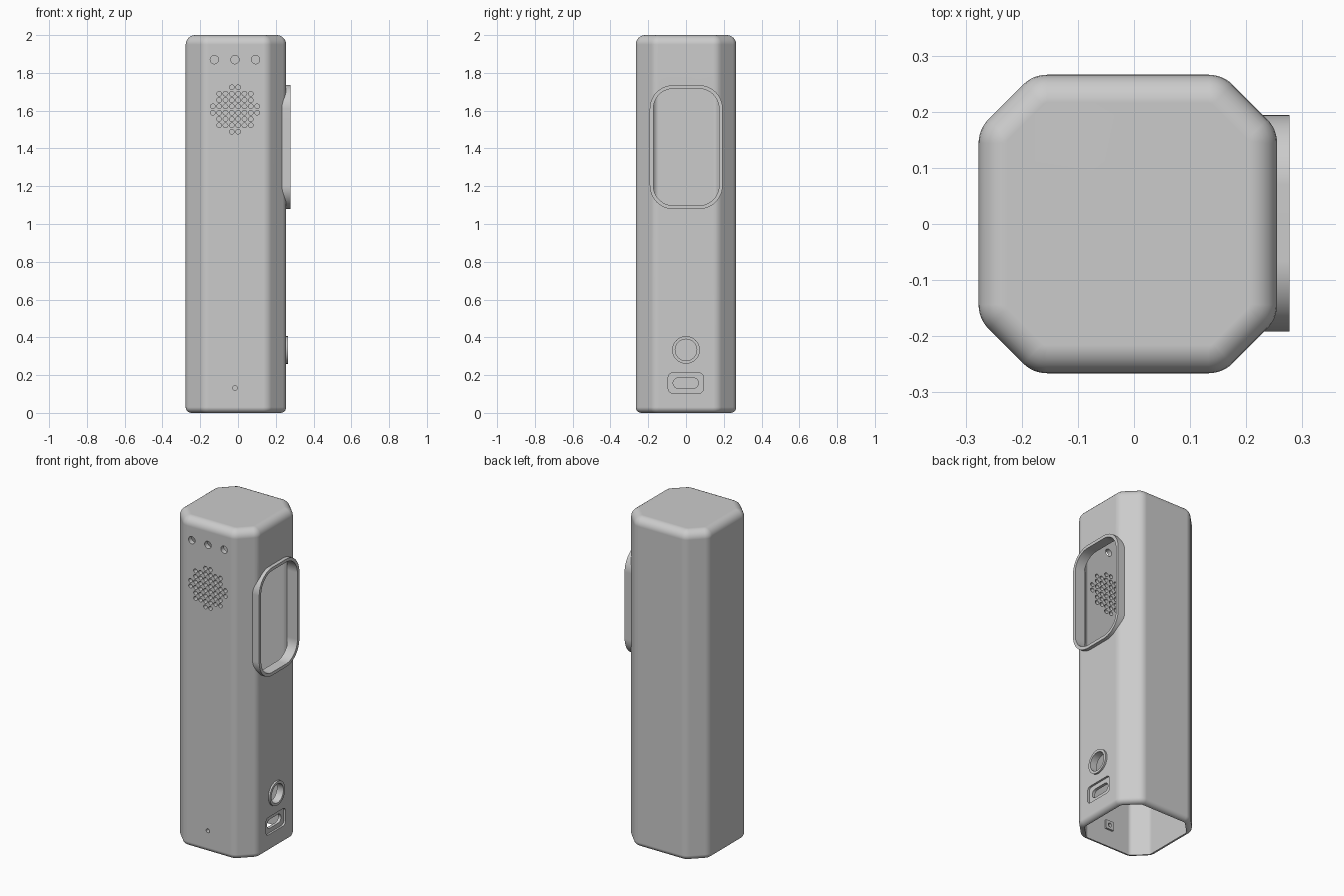
import bpy, bmesh, math
from mathutils import Vector

if "Cube" in bpy.data.objects:
    bpy.data.objects.remove(bpy.data.objects["Cube"], do_unlink=True)

grey = bpy.data.materials.new("matte_grey")
grey.use_nodes = True
GREY = (0.6, 0.6, 0.6, 1)
grey.diffuse_color = GREY
grey.node_tree.nodes["Principled BSDF"].inputs["Base Color"].default_value = GREY

CX = -0.011      # body axis
HOLE_X = -0.016  # axis of the front holes
WALL = 0.03


# Outlines
def rounded(corners, r, n=6):
    pts = []
    for i, c in enumerate(corners):
        p = Vector(c)
        a = (Vector(corners[i - 1]) - p).normalized()
        b = (Vector(corners[(i + 1) % len(corners)]) - p).normalized()
        half = a.angle(b) / 2
        centre = p + (a + b).normalized() * r / math.sin(half)
        start = p + a * r / math.tan(half) - centre
        for k in range(n + 1):
            t = (math.pi - 2 * half) * k / n
            pts.append((centre.x + start.x * math.cos(t) - start.y * math.sin(t),
                        centre.y + start.x * math.sin(t) + start.y * math.cos(t)))
    return pts


def rounded_rect(u, v, hu, hv, r, n=8):
    return rounded([(u + hu, v + hv), (u - hu, v + hv),
                    (u - hu, v - hv), (u + hu, v - hv)], r, n)


def circle(u, v, r, n=32):
    return [(u + r * math.cos(2 * math.pi * k / n),
             v + r * math.sin(2 * math.pi * k / n)) for k in range(n)]


def octagon(inset, z):
    h = 0.266 - inset
    s = 0.435 - inset * math.sqrt(2) - h
    corners = [(h, s), (s, h), (-s, h), (-h, s), (-h, -s), (-s, -h), (s, -h), (h, -s)]
    return [(CX + x, y, z) for x, y in rounded(corners, max(0.06 - inset, 0.01))]


def on_side(pts, x):
    return [(x, u, v) for u, v in pts]


def on_front(pts, y):
    return [(u, y, v) for u, v in pts]


# Mesh building
def loft(bm, loops, ring=False):
    rows = [[bm.verts.new(p) for p in loop] for loop in loops]
    pairs = list(zip(rows, rows[1:])) + ([(rows[-1], rows[0])] if ring else [])
    for a, b in pairs:
        for i in range(len(a)):
            j = (i + 1) % len(a)
            bm.faces.new((a[i], a[j], b[j], b[i]))
    if not ring:
        bm.faces.new(rows[0][::-1])
        bm.faces.new(rows[-1])


def make(name, parts):
    bm = bmesh.new()
    for loops, ring in parts:
        loft(bm, loops, ring)
    bmesh.ops.recalc_face_normals(bm, faces=bm.faces[:])
    mesh = bpy.data.meshes.new(name)
    bm.to_mesh(mesh)
    bm.free()
    mesh.materials.append(grey)
    ob = bpy.data.objects.new(name, mesh)
    bpy.context.scene.collection.objects.link(ob)
    return ob


def select(ob):
    bpy.ops.object.select_all(action='DESELECT')
    bpy.context.view_layer.objects.active = ob
    ob.select_set(True)


def cut(ob, cutter):
    select(ob)
    mod = ob.modifiers.new("cut", 'BOOLEAN')
    mod.operation = 'DIFFERENCE'
    mod.solver = 'EXACT'
    mod.object = cutter
    bpy.ops.object.modifier_apply(modifier=mod.name)


def smooth(ob):
    select(ob)
    bpy.ops.object.shade_smooth_by_angle(angle=math.radians(30))
    mod = ob.modifiers.new("normals", 'WEIGHTED_NORMAL')
    mod.keep_sharp = True


def side_tube(name, outer, inner, x0, x1):
    return make(name, [([on_side(outer, x0), on_side(outer, x1),
                         on_side(inner, x1), on_side(inner, x0)], True)])


# Hollow body: rounded foot, rounded top, open underneath
def fillet(r, z, up):
    steps = [math.pi / 2 * k / 6 for k in range(7)]
    rows = [octagon(r * (1 - math.cos(a)), z + up * (r * math.sin(a) - r)) for a in steps]
    return rows if up > 0 else rows[::-1]


shell = [octagon(WALL, 2 - WALL), octagon(WALL, 0.03)]
shell += fillet(0.03, 0, -1) + fillet(0.05, 2, 1)
body = make("body_shell", [(shell, False)])

# Small square boss behind the lowest front hole
boss_shape = rounded_rect(HOLE_X, 0.132, 0.027, 0.027, 0.003, 2)
boss = make("microphone_boss", [([on_front(boss_shape, -0.24), on_front(boss_shape, -0.225)], False)])

# Front holes: three at the top, round grille, one at the bottom
holes = [circle(HOLE_X + 0.109 * k, 1.87, 0.022) for k in (-1, 0, 1)]
holes.append(circle(HOLE_X, 0.132, 0.012, 20))
PITCH = 0.0335
for row, count in enumerate((2, 6, 6, 8, 8, 6, 6, 2)):
    for col in range(count):
        holes.append(circle(HOLE_X + PITCH * (col - (count - 1) / 2),
                            1.606 + PITCH * (3.5 - row), 0.0125, 16))
front_cutter = make("front_cutter", [([on_front(h, -0.3), on_front(h, -0.2)], False) for h in holes])

# Side openings: window, round socket, port slot
window = rounded_rect(0.001, 1.407, 0.176, 0.311, 0.108)
slot = rounded_rect(-0.001, 0.158, 0.067, 0.027, 0.0265)
side_cutter = make("side_cutter", [([on_side(s, 0.12), on_side(s, 0.32)], False)
                                   for s in (window, circle(0, 0.333, 0.06), slot)])
recess = rounded_rect(-0.001, 0.158, 0.093, 0.053, 0.022)
recess_cutter = make("recess_cutter", [([on_side(recess, 0.243), on_side(recess, 0.32)], False)])

for cutter in (front_cutter, side_cutter, recess_cutter):
    cut(body, cutter)
cut(boss, front_cutter)
for cutter in (front_cutter, side_cutter, recess_cutter):
    bpy.data.objects.remove(cutter, do_unlink=True)

# Raised rims around the window and the socket
window_rim = side_tube("window_rim",
                       rounded_rect(0.001, 1.407, 0.193, 0.328, 0.125, 12),
                       rounded_rect(0.001, 1.407, 0.174, 0.309, 0.106, 12), 0.215, 0.277)
socket_rim = side_tube("socket_rim", circle(0, 0.333, 0.073, 48),
                       circle(0, 0.333, 0.057, 48), 0.222, 0.266)

for ob in (body, boss, window_rim, socket_rim):
    smooth(ob)
